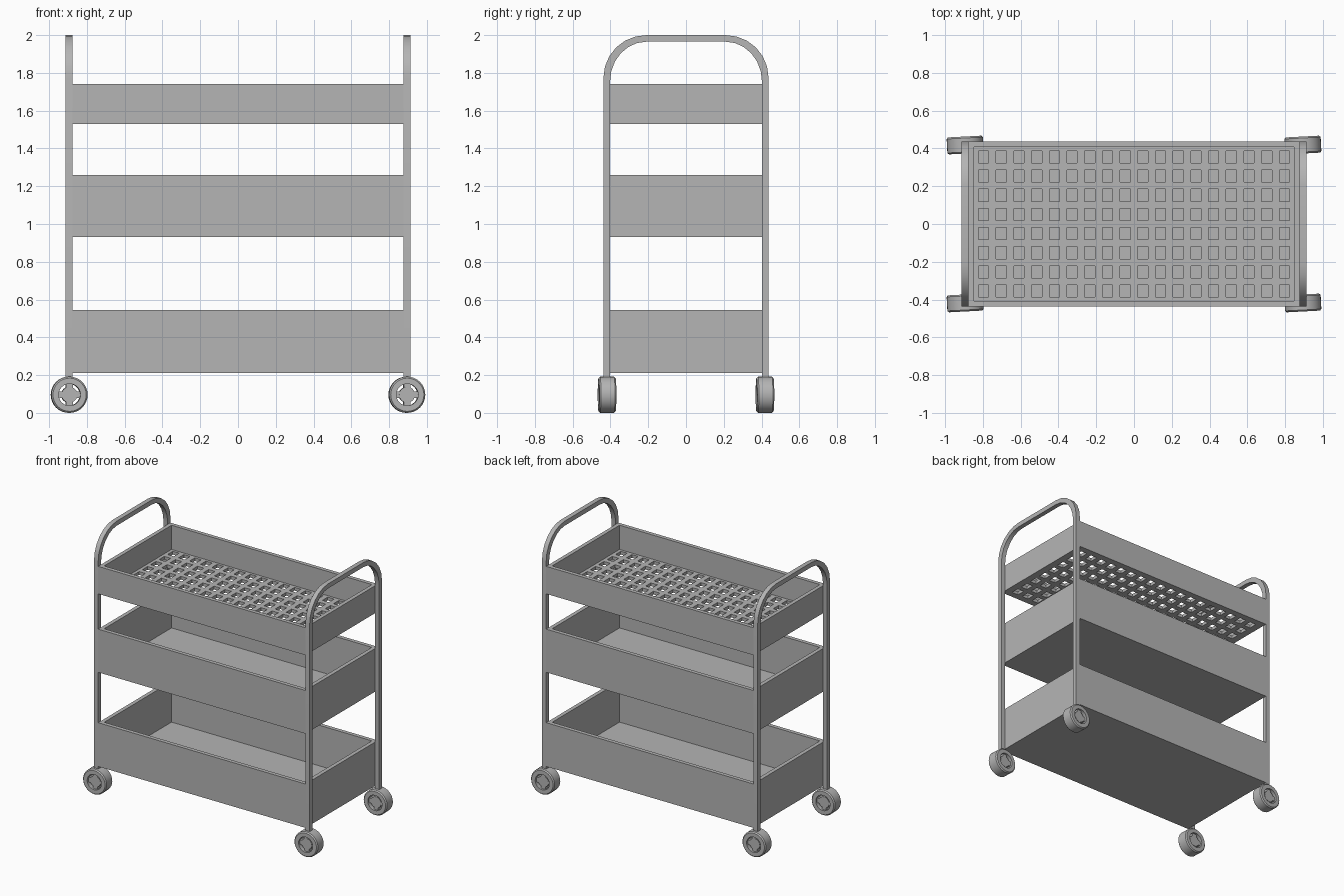
import bpy, bmesh, math
from mathutils import Matrix, Vector

cube = bpy.data.objects.get("Cube")
if cube:
    bpy.data.objects.remove(cube, do_unlink=True)

grey = bpy.data.materials.new("painted_grey")
grey.use_nodes = True
colour = (0.46, 0.46, 0.46, 1)
grey.diffuse_color = colour
grey.node_tree.nodes["Principled BSDF"].inputs["Base Color"].default_value = colour

# Main dimensions
HALF_X, HALF_Y, WALL, LEG = 0.877, 0.437, 0.03, 0.035
LEG_OUT = HALF_X + LEG


def finish(bm, name, smooth=False):
    bmesh.ops.recalc_face_normals(bm, faces=bm.faces)
    mesh = bpy.data.meshes.new(name)
    bm.to_mesh(mesh)
    bm.free()
    mesh.materials.append(grey)
    obj = bpy.data.objects.new(name, mesh)
    bpy.context.collection.objects.link(obj)
    if smooth:
        bpy.ops.object.select_all(action='DESELECT')
        obj.select_set(True)
        bpy.context.view_layer.objects.active = obj
        bpy.ops.object.shade_smooth_by_angle(angle=math.radians(35))
    return obj


def extrude(bm, offset):
    geom = bmesh.ops.extrude_face_region(bm, geom=bm.faces[:])["geom"]
    verts = [g for g in geom if isinstance(g, bmesh.types.BMVert)]
    bmesh.ops.translate(bm, verts=verts, vec=offset)


def lattice(name, xs, ys, z0, z1):
    """Slab on a grid of lines; every odd cell in both directions is open."""
    bm = bmesh.new()
    rows = [[bm.verts.new((x, y, z0)) for x in xs] for y in ys]
    for j in range(len(ys) - 1):
        for i in range(len(xs) - 1):
            if i % 2 and j % 2:
                continue
            bm.faces.new((rows[j][i], rows[j][i + 1], rows[j + 1][i + 1], rows[j + 1][i]))
    loose = [v for v in bm.verts if not v.link_faces]
    bmesh.ops.delete(bm, geom=loose, context='VERTS')
    extrude(bm, (0, 0, z1 - z0))
    return finish(bm, name)


def hole_lines(count, reach, half_hole, edge):
    lines = [-edge]
    for i in range(count):
        c = -reach + 2 * reach * i / (count - 1)
        lines += [c - half_hole, c + half_hole]
    return lines + [edge]


# Trays: a wall ring around a floor
in_x, in_y = HALF_X - WALL, HALF_Y - WALL
for level, z0, z1 in (("bottom", 0.21, 0.545), ("middle", 0.93, 1.26), ("top", 1.53, 1.74)):
    lattice(level + "_tray_walls", [-HALF_X, -in_x, in_x, HALF_X],
            [-HALF_Y, -in_y, in_y, HALF_Y], z0, z1)
    if level == "top":
        xs = hole_lines(18, 0.796, 0.027, in_x)
        ys = hole_lines(8, 0.355, 0.032, in_y)
    else:
        xs, ys = [-in_x, in_x], [-in_y, in_y]
    lattice(level + "_tray_floor", xs, ys, z0, z0 + 0.025)


# End frames: two legs joined by a rounded handle
def arch(half_width, top, flat, spring, bottom, steps=6):
    side = [(half_width, bottom)]
    for i in range(steps + 1):
        a = math.pi / 2 * i / steps
        side.append((flat + (half_width - flat) * math.cos(a),
                     spring + (top - spring) * math.sin(a)))
    return side + [(-y, z) for y, z in reversed(side)]


outer = arch(HALF_Y, 2.0, 0.21, 1.775, 0.183)
inner = arch(HALF_Y - LEG, 1.965, 0.21, 1.755, 0.183)
for name, x in (("left_end_frame", HALF_X), ("right_end_frame", -LEG_OUT)):
    bm = bmesh.new()
    a = [bm.verts.new((x, y, z)) for y, z in outer]
    b = [bm.verts.new((x, y, z)) for y, z in inner]
    for i in range(len(a) - 1):
        bm.faces.new((a[i], a[i + 1], b[i + 1], b[i]))
    extrude(bm, (LEG, 0, 0))
    finish(bm, name, smooth=True)


# Wheels: a bevelled tyre ring, a hub and four spokes
def wheel(name, centre):
    place = Matrix.Translation(centre) @ Matrix.Rotation(math.radians(3), 4, 'Z')
    R, r, w, bevel = 0.096, 0.058, 0.045, 0.008
    profile = [(r, -w), (R - bevel, -w), (R, -w + bevel), (R, w - bevel), (R - bevel, w), (r, w)]
    bm = bmesh.new()
    verts = [bm.verts.new((p, y, 0)) for p, y in profile]
    edges = [bm.edges.new((verts[i], verts[(i + 1) % len(verts)])) for i in range(len(verts))]
    bmesh.ops.spin(bm, geom=verts + edges, cent=(0, 0, 0), axis=(0, 1, 0),
                   angle=2 * math.pi, steps=32, use_merge=True)
    bmesh.ops.remove_doubles(bm, verts=bm.verts, dist=0.0001)
    bmesh.ops.create_cone(bm, cap_ends=True, segments=24, radius1=0.042, radius2=0.042,
                          depth=0.064, matrix=Matrix.Rotation(math.pi / 2, 4, 'X'))
    for size in ((0.12, 0.06, 0.036), (0.036, 0.06, 0.12)):
        bmesh.ops.create_cube(bm, size=1, matrix=Matrix.Diagonal((*size, 1)))
    bmesh.ops.transform(bm, matrix=place, verts=bm.verts)
    finish(bm, name, smooth=True)


for side, sx in (("left", 1), ("right", -1)):
    for end, sy in (("front", -1), ("back", 1)):
        wheel(f"{end}_{side}_wheel", Vector((0.894 * sx, 0.418 * sy, 0.096)))
